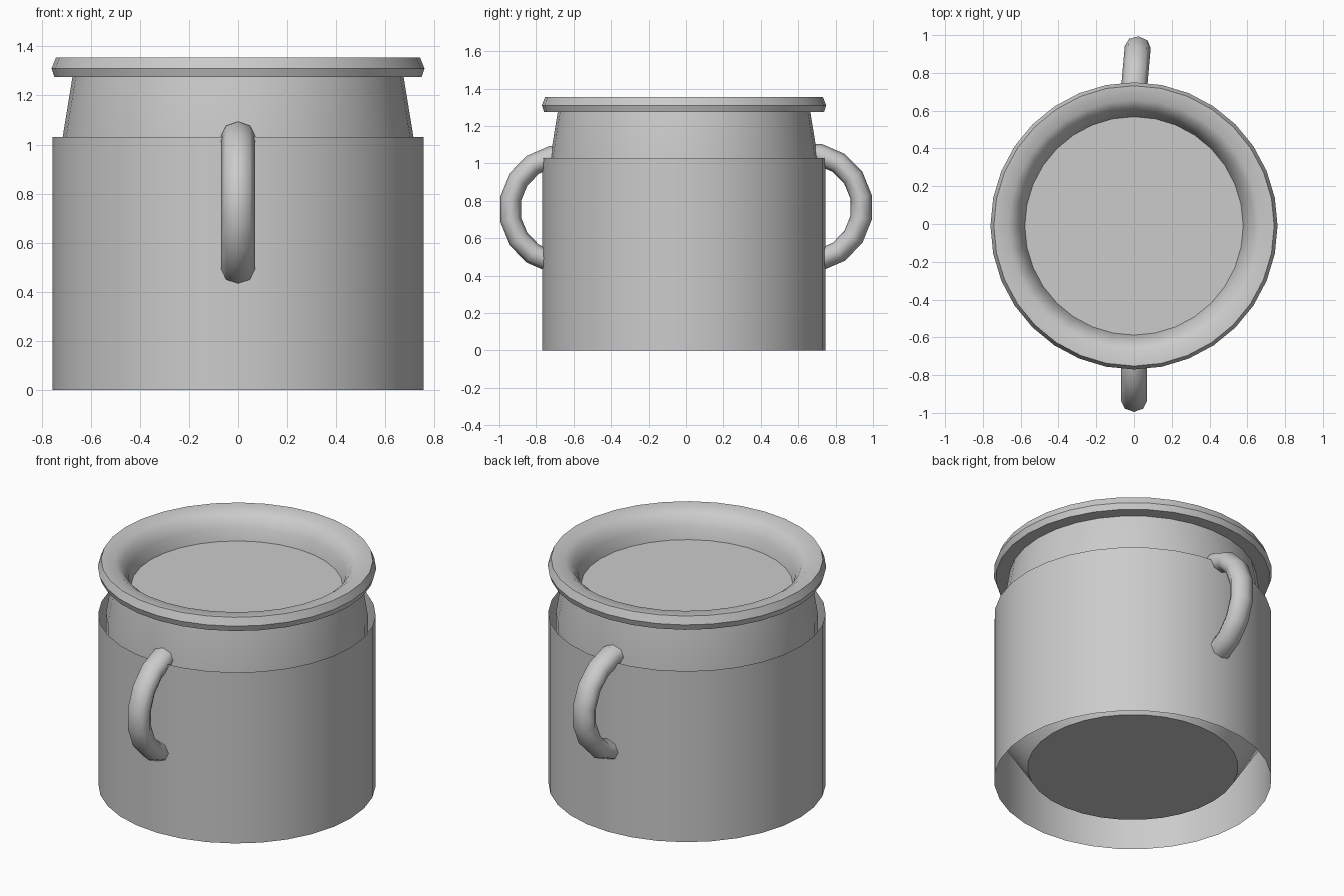
import bpy, bmesh, math

cube = bpy.data.objects.get("Cube")
if cube:
    bpy.data.objects.remove(cube, do_unlink=True)

SIDES = 32
CENTRE_Y = -0.01

stone = bpy.data.materials.new("grey stoneware")
stone.use_nodes = True
stone.diffuse_color = (0.6, 0.6, 0.6, 1)
stone.node_tree.nodes["Principled BSDF"].inputs["Base Color"].default_value = (0.6, 0.6, 0.6, 1)


def finish(name, bm, angle):
    """Turn a bmesh into a smooth shaded object."""
    mesh = bpy.data.meshes.new(name)
    bm.to_mesh(mesh)
    bm.free()
    mesh.materials.append(stone)
    obj = bpy.data.objects.new(name, mesh)
    bpy.context.collection.objects.link(obj)
    bpy.ops.object.select_all(action='DESELECT')
    obj.select_set(True)
    bpy.context.view_layer.objects.active = obj
    bpy.ops.object.shade_smooth_by_angle(angle=math.radians(angle))
    return obj


def bridge(bm, a, b):
    """Join two rings of vertices with quads."""
    n = len(a)
    for i in range(n):
        j = (i + 1) % n
        bm.faces.new((a[i], a[j], b[j], b[i]))


def revolve(name, profile, capped):
    """Spin a (radius, height) profile, listed from the bottom up."""
    bm = bmesh.new()
    turns = [2 * math.pi * i / SIDES for i in range(SIDES)]
    rings = [[bm.verts.new((r * math.cos(t), r * math.sin(t), z)) for t in turns]
             for r, z in profile]
    for low, high in zip(rings, rings[1:]):
        bridge(bm, low, high)
    if capped:
        bm.faces.new(rings[0][::-1])
        bm.faces.new(rings[-1])
    obj = finish(name, bm, 35)
    obj.location.y = CENTRE_Y
    return obj


def handle(name, direction, x, height, tilt):
    """Sweep an oval tube along an arc that bulges along direction in y."""
    bm = bmesh.new()
    steps, sides, reach = 9, 8, math.radians(100)
    rings = []
    for s in range(steps + 1):
        a = -reach + 2 * reach * s / steps
        ring = []
        for k in range(sides):
            t = 2 * math.pi * k / sides
            r = 0.288 + 0.058 * math.cos(t)
            ring.append(bm.verts.new((0.069 * math.sin(t),
                                      direction * r * math.cos(a), r * math.sin(a))))
        rings.append(ring)
    for a, b in zip(rings, rings[1:]):
        bridge(bm, a, b)
    bm.faces.new(rings[0])
    bm.faces.new(rings[-1])
    bmesh.ops.recalc_face_normals(bm, faces=bm.faces)
    obj = finish(name, bm, 60)
    obj.location = (x, direction * 0.655, height)
    obj.rotation_euler.z = math.radians(tilt)
    return obj


# Thin outer sleeve, open at both ends
revolve("outer_sleeve", [(0.757, 0), (0.757, 1.03)], False)

# Inner jar with tapered foot, neck, rim and sunken lid
revolve("inner_jar", [
    (0.575, 0.08), (0.715, 0.30), (0.715, 1.03), (0.675, 1.275),
    (0.748, 1.275), (0.76, 1.31), (0.742, 1.355),
    (0.665, 1.35), (0.625, 1.32), (0.595, 1.27), (0.578, 1.2)], True)

# Handles at front and back
handle("front_handle", -1, 0, 0.755, 0)
handle("back_handle", 1, -0.005, 0.765, -5)
